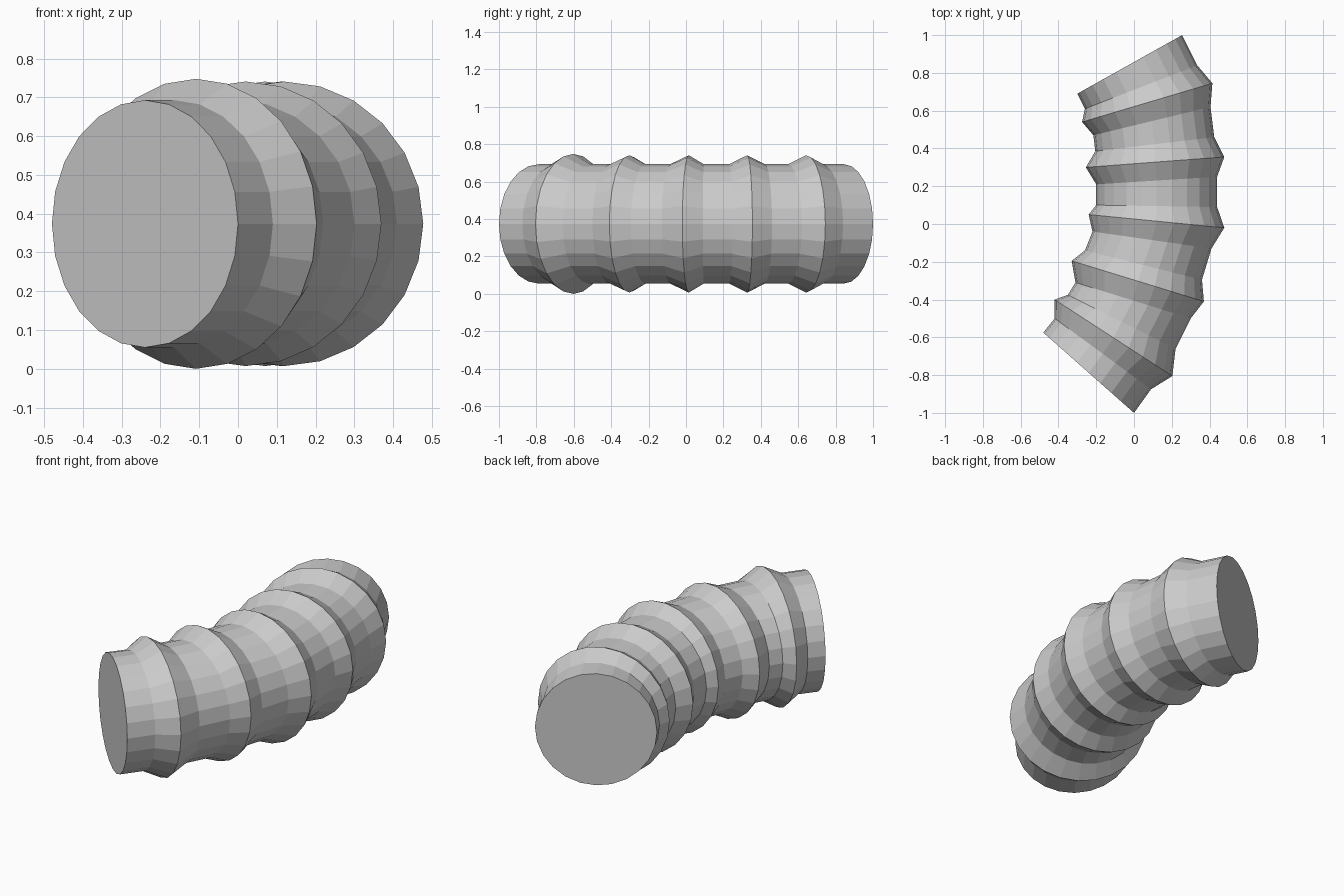
import bpy, bmesh, math
from mathutils import Vector

if "Cube" in bpy.data.objects:
    bpy.data.objects.remove(bpy.data.objects["Cube"])

SIDES = 24
AXIS_Z = 0.375
# Rings along the bent hose seen from above: right-hand end, left-hand end
RINGS = [
    ((0.00, -1.00), (-0.48, -0.575)),
    ((0.09, -0.875), (-0.42, -0.50)),
    ((0.203, -0.805), (-0.42, -0.40)),   # ridge
    ((0.22, -0.66), (-0.35, -0.375)),
    ((0.30, -0.50), (-0.31, -0.31)),
    ((0.37, -0.41), (-0.33, -0.195)),    # ridge
    ((0.36, -0.295), (-0.26, -0.14)),
    ((0.41, -0.13), (-0.22, -0.04)),
    ((0.478, -0.02), (-0.24, 0.05)),     # ridge
    ((0.44, 0.09), (-0.20, 0.10)),
    ((0.44, 0.25), (-0.20, 0.21)),
    ((0.478, 0.355), (-0.255, 0.30)),    # ridge
    ((0.425, 0.46), (-0.205, 0.385)),
    ((0.405, 0.62), (-0.215, 0.47)),
    ((0.415, 0.745), (-0.275, 0.54)),    # ridge
    ((0.335, 0.84), (-0.26, 0.61)),
    ((0.255, 1.00), (-0.30, 0.69)),
]


def add_ring(bm, index, right, left):
    right, left = Vector((*right, AXIS_Z)), Vector((*left, AXIS_Z))
    centre, across = (right + left) / 2, (right - left) / 2
    radius = 0.319
    if index % 3 == 2 and index < 16:
        radius = 0.374 if index == 2 else 0.367
    return [bm.verts.new(centre + across * math.cos(a) + Vector((0, 0, radius * math.sin(a))))
            for a in (2 * math.pi * i / SIDES for i in range(SIDES))]


# Ribbed hose: loft the rings and cap both ends
bm = bmesh.new()
loops = [add_ring(bm, i, r, l) for i, (r, l) in enumerate(RINGS)]
for a, b in zip(loops, loops[1:]):
    for i in range(SIDES):
        j = (i + 1) % SIDES
        bm.faces.new((a[i], a[j], b[j], b[i]))
bm.faces.new(loops[0][::-1])
bm.faces.new(loops[-1])
bmesh.ops.recalc_face_normals(bm, faces=bm.faces[:])
low = min(v.co.z for v in bm.verts)
bmesh.ops.translate(bm, verts=bm.verts[:], vec=(0, 0, -low))
mesh = bpy.data.meshes.new("ribbed_hose")
bm.to_mesh(mesh)
bm.free()
hose = bpy.data.objects.new("ribbed_hose", mesh)
bpy.context.collection.objects.link(hose)
